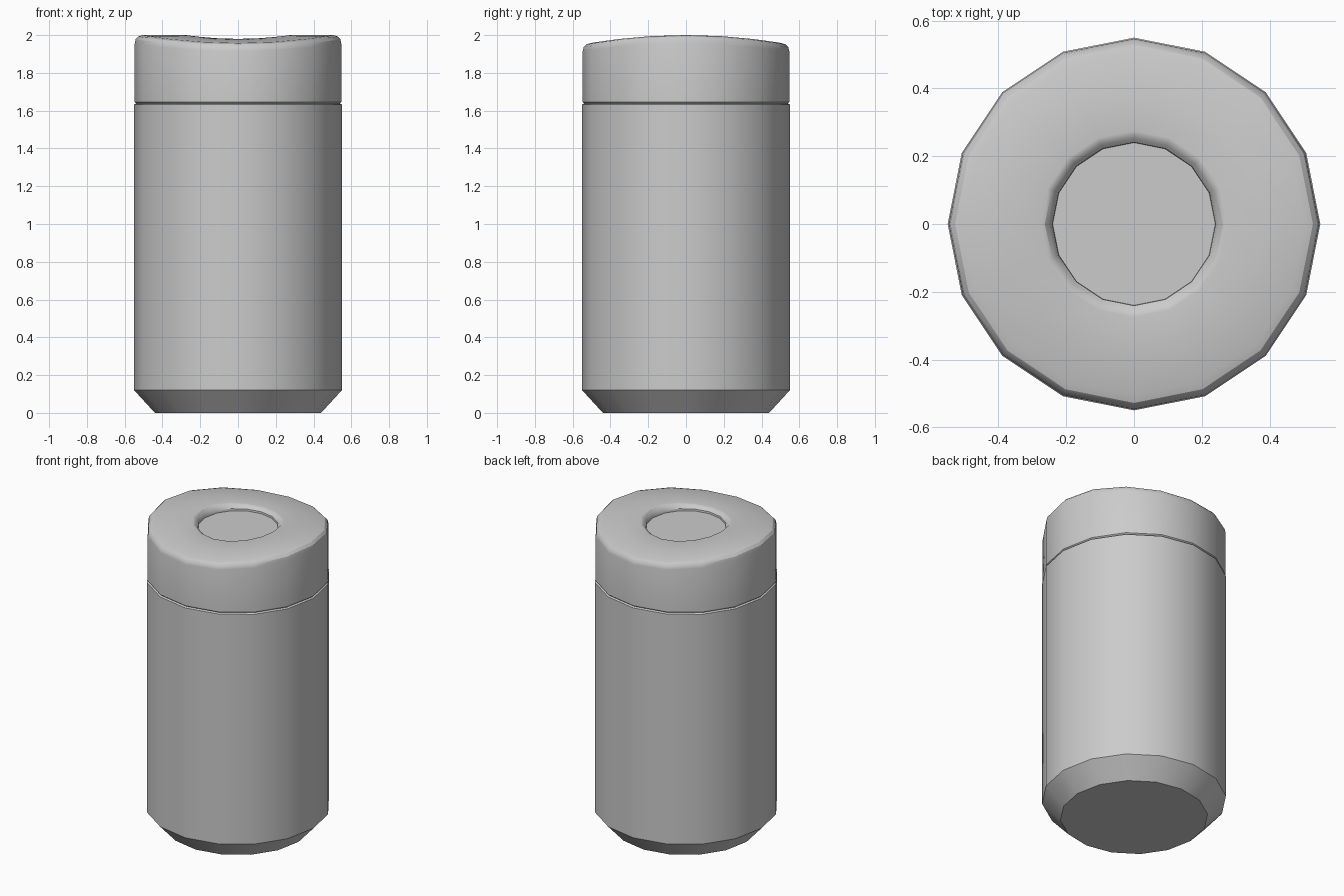
import bpy, bmesh, math

if "Cube" in bpy.data.objects:
    bpy.data.objects.remove(bpy.data.objects["Cube"])

SIDES = 16


def lathe(name, profile):
    """Revolve (radius, z, drop) points; drop lowers the ring towards front and back."""
    bm = bmesh.new()
    rings = []
    for r, z, drop in profile:
        ring = []
        for i in range(SIDES):
            a = 2 * math.pi * i / SIDES
            ring.append(bm.verts.new((r * math.cos(a), r * math.sin(a),
                                      z - drop * math.sin(a) ** 2)))
        rings.append(ring)
    for lo, hi in zip(rings, rings[1:]):
        for i in range(SIDES):
            j = (i + 1) % SIDES
            bm.faces.new((lo[i], lo[j], hi[j], hi[i]))
    return bm, rings, name


def finish(bm, name):
    mesh = bpy.data.meshes.new(name)
    bm.to_mesh(mesh)
    bm.free()
    obj = bpy.data.objects.new(name, mesh)
    bpy.context.collection.objects.link(obj)
    bpy.ops.object.select_all(action='DESELECT')
    obj.select_set(True)
    bpy.context.view_layer.objects.active = obj
    bpy.ops.object.shade_smooth_by_angle(angle=math.radians(30))
    return obj


# Body: chamfered foot, straight wall, small inward step at the seam
bm, rings, name = lathe("canister_body", [
    (0.44, 0.0, 0), (0.55, 0.12, 0), (0.55, 1.632, 0), (0.54, 1.638, 0)])
bm.faces.new(rings[0][::-1])
finish(bm, name)

# Lid: rounded rim, saddle-curved top, shallow round recess
bm, rings, name = lathe("canister_lid", [
    (0.54, 1.638, 0), (0.547, 1.645, 0), (0.547, 1.955, 0.04),
    (0.542, 1.978, 0.042), (0.528, 1.993, 0.042), (0.505, 2.0, 0.042),
    (0.39, 2.0, 0.031), (0.275, 2.0, 0.02), (0.263, 1.996, 0.019),
    (0.252, 1.983, 0.012), (0.241, 1.965, 0.003), (0.24, 1.95, 0)])
bm.faces.new(rings[-1])
finish(bm, name)
